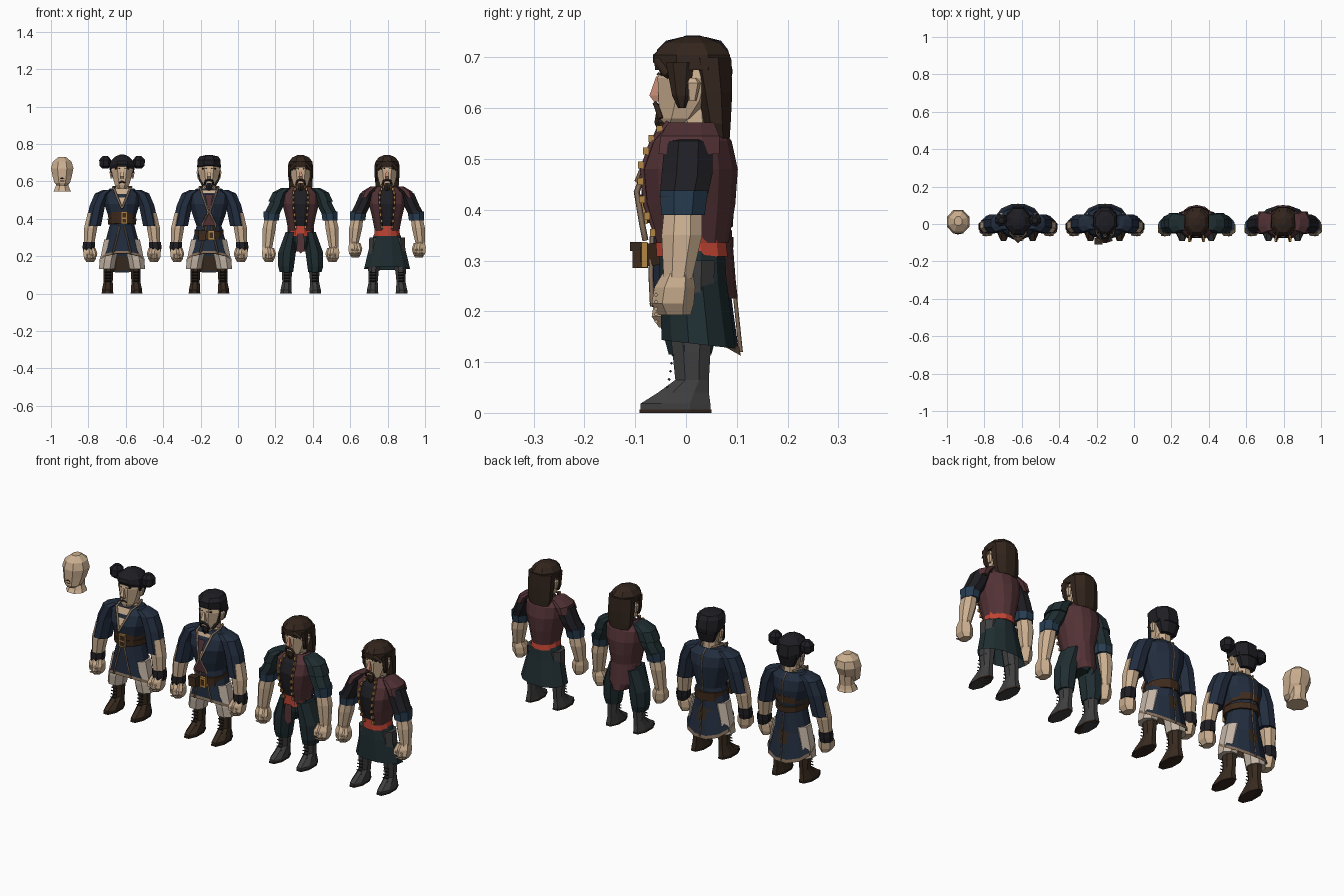
import bpy, bmesh
from math import sin, cos, pi, radians

PAL = dict(skin=(.60, .43, .28), navy=(.016, .026, .048), maroon=(.085, .032, .036), red=(.55, .06, .035),
           teal=(.014, .027, .031), black=(.013, .013, .017), hair=(.032, .018, .012), brown=(.04, .024, .014),
           grey=(.05, .05, .052), belt=(.05, .024, .012), linen=(.55, .46, .38), trim=(.22, .15, .10),
           gold=(.45, .24, .06), cuff=(.02, .045, .08), nose=(.55, .25, .17))
MATS = {}
for k, c in PAL.items():
    MATS[k] = bpy.data.materials.new(k)
    MATS[k].diffuse_color = (*c, 1)
X, TAG = 0, ""


def add(name, me, mat):
    me.materials.append(MATS[mat])
    ob = bpy.data.objects.new(f"{TAG}_{name}", me)
    ob.location.x = X
    bpy.context.collection.objects.link(ob)
    return ob


def loft(name, secs, mat, n=8, arc=None, cap=True, pair=False):
    """Skin elliptical rings (x, y, z, rx, ry, tilt); arc in degrees makes an open sheet."""
    for s in ((1, -1) if pair else (1,)):
        bm = bmesh.new()
        if arc:
            ang = [radians(arc[0] + (arc[1] - arc[0]) * i / n) for i in range(n + 1)]
            k = 1
        else:
            ang = [2 * pi * (i + .5) / n for i in range(n)]
            k = 1 / cos(pi / n)
        rings = []
        for x, y, z, rx, ry, *t in secs:
            tilt = t[0] if t else 0
            rings.append([bm.verts.new((s * (x + rx * k * cos(a)), y + ry * k * sin(a),
                                        z + tilt * ry * sin(a))) for a in ang])
        for r0, r1 in zip(rings, rings[1:]):
            for i in range(n):
                j = (i + 1) % len(ang)
                bm.faces.new((r0[i], r0[j], r1[j], r1[i]))
        if cap and not arc:
            bm.faces.new(rings[0])
            bm.faces.new(rings[-1])
            bmesh.ops.recalc_face_normals(bm, faces=bm.faces)
        elif (secs[-1][2] < secs[0][2]) != (s < 0):
            bmesh.ops.reverse_faces(bm, faces=bm.faces)
        me = bpy.data.meshes.new(name)
        bm.to_mesh(me)
        bm.free()
        add(name, me, mat)


def plate(name, pts, mat):
    me = bpy.data.meshes.new(name)
    me.from_pydata(pts, [], [range(len(pts))])
    add(name, me, mat)


def box(name, loc, size, mat):
    bm = bmesh.new()
    bmesh.ops.create_cube(bm, size=1)
    for v in bm.verts:
        v.co = [l + c * d for l, c, d in zip(loc, v.co, size)]
    me = bpy.data.meshes.new(name)
    bm.to_mesh(me)
    bm.free()
    add(name, me, mat)


def tube(name, pts, r, mat, pair=False):
    for s in ((1, -1) if pair else (1,)):
        cu = bpy.data.curves.new(name, 'CURVE')
        cu.dimensions = '3D'
        cu.bevel_depth, cu.bevel_resolution, cu.use_fill_caps = r, 0, True
        sp = cu.splines.new('POLY')
        sp.points.add(len(pts) - 1)
        for p, q in zip(sp.points, pts):
            p.co = (s * q[0], q[1], q[2], 1)
        add(name, cu, mat)


def head(flare=.06, nose='skin'):
    loft("head", [(0, -.025, .563, .022, .022), (0, -.012, .58, .038, .04), (0, .003, .615, .048, .057),
                  (0, .01, .66, .058, .066), (0, .01, .70, .05, .058), (0, .012, .728, .022, .026)], 'skin')
    loft("neck", [(0, .02, .54, flare, .045), (0, .018, .565, .036, .036), (0, .015, .61, .034, .036)], 'skin')
    loft("nose", [(0, -.055, .613, .009, .008), (0, -.06, .625, .011, .012), (0, -.053, .662, .004, .006)], nose, 4)
    loft("ear", [(.056, .012, .615, .005, .007), (.06, .014, .65, .007, .013), (.057, .012, .66, .004, .008)],
         'skin', 5, pair=True)
    tube("brow", [(.012, -.054, .667), (.036, -.046, .668)], .004, 'hair', True)


def beard(mat):
    tube("moustache", [(0, -.06, .609), (.018, -.057, .603), (.024, -.05, .58)], .006, mat, True)
    loft("goatee", [(0, -.043, .55, .009, .01), (0, -.046, .572, .018, .014), (0, -.05, .59, .012, .008)], mat, 6)


def boots(mat, top):
    loft("boot", [(.078, -.02, 0, .03, .069), (.078, -.021, .018, .03, .069), (.076, -.005, .04, .027, .05),
                  (.074, .012, .065, .024, .033), (.072, .01, top, .03, .04)], mat, pair=True)
    loft("boot_sole", [(.078, -.021, 0, .032, .071), (.078, -.021, .007, .032, .071)], 'hair', pair=True)
    for i in range(5):
        z = .05 + i * .016
        tube("boot_lace", [(.06, -.026 + .004 * abs(i - 4) * -.6, z), (.09, -.026 - .0024 * (4 - i), z)],
             .003, 'black', True)


def arms(sleeve, low, lift=0):
    """Sleeve ending at height low, bare forearm and closed fist."""
    loft("sleeve", [(.07, .008, .555, .03, .035), (.105, .005, .535, .04, .047), (.132, .002, .47, .041, .05),
                    (.155, -.005, low, .042, .047)], sleeve, pair=True)
    loft("forearm", [(.154, -.005, .43, .03, .035), (.168, -.008, .35, .035, .04),
                     (.178, -.016, .24 + lift, .025, .028)], 'skin', pair=True)
    loft("fist", [(.17, -.022, .168 + lift, .02, .027), (.171, -.026, .19 + lift, .033, .036),
                  (.174, -.022, .222 + lift, .033, .035), (.178, -.016, .25 + lift, .023, .026)], 'skin', 6, pair=True)
    loft("thumb", [(.148, -.05, .195 + lift, .009, .012), (.147, -.046, .215 + lift, .012, .014),
                   (.155, -.03, .245 + lift, .01, .012)], 'skin', 5, pair=True)
    for i in range(3):
        tube("finger_crease", [(.15, -.059, .18 + lift + i * .014), (.19, -.059, .18 + lift + i * .014)],
             .004, 'skin', True)


def coat_figure(x, tag, belts, wide):
    global X, TAG
    X, TAG = x, tag
    head()
    boots('brown', .2)
    arms('navy', .36)
    loft("wristband", [(.179, -.014, .225, .029, .033), (.178, -.013, .25, .033, .036),
                       (.176, -.012, .277, .031, .035)], 'black', pair=True)
    loft("trouser_leg", [(.082, .01, .132, .042, .045), (.075, .01, .18, .043, .05), (.05, .01, .29, .045, .05)],
         'linen', pair=True)
    # coat body and flared skirt, hem lower at the back
    loft("coat", [(0, .01, .355, .064, .07), (0, .007, .41, .072 + wide, .08), (0, .006, .48, .095 + wide, .088),
                  (0, .01, .53, .102 + wide, .074), (0, .014, .562, .065, .045)], 'navy', 12)
    loft("coat_skirt", [(0, .01, .365, .066, .072), (0, .01, .27, .09, .075, -.2),
                        (0, .018, .165, .118, .087, -.58)], 'navy', 12, cap=False)
    loft("skirt_hem", [(0, .018, .178, .118, .087, -.58), (0, .018, .163, .121, .09, -.58)], 'trim', 12, cap=False)
    loft("skirt_lining", [(0, .02, .30, .07, .062, -.2), (0, .02, .166, .112, .083, -.58)], 'brown', 12, cap=False)
    tube("back_seam", [(0, .055, .562), (0, .087, .53), (0, .097, .48), (0, .083, .36), (0, .108, .12)], .004, 'trim')
    tube("skirt_edge", [(.012, -.066, .36), (.035, -.069, .27), (.05, -.066, .21)], .005, 'trim', True)
    for z, h, tilt in belts:
        loft("belt", [(0, .008, z - h, .074, .084, tilt), (0, .008, z + h, .077, .086, tilt)], 'belt', 12)
        box("buckle", (.012, -.082, z - tilt * .08), (.034, .012, h * 2.3), 'gold')
        box("buckle_plate", (.012, -.085, z - tilt * .08), (.02, .012, h * 1.3), 'belt')


def vest_figure(x, tag, lift, sleeve):
    global X, TAG
    X, TAG = x, tag
    head(.05, 'nose')
    beard('hair')
    boots('grey', .15)
    arms(sleeve, .425, lift)
    loft("cuff", [(.157, -.006, .39, .04, .043), (.154, -.004, .438, .044, .047)], 'cuff', pair=True)
    loft("shirt", [(0, .008, .33, .056, .06), (0, .006, .41, .068, .074), (0, .005, .48, .088, .08),
                   (0, .01, .53, .095, .066), (0, .014, .565, .055, .042)], 'black', 12)
    # open-fronted vest with button rows
    loft("vest", [(0, .01, .335, .067, .074), (0, .007, .41, .082, .09), (0, .006, .48, .1, .096),
                  (0, .01, .535, .102, .08), (0, .015, .572, .056, .05)], 'maroon', 12, arc=(-66, 246))
    edge = [(.026, -.056, .345), (.033, -.08, .41), (.04, -.086, .48), (.04, -.067, .535), (.025, -.035, .572)]
    tube("vest_edge", edge, .005, 'maroon', True)
    for a, b in zip(edge, edge[1:]):
        for f in (.15, .65):
            p = [u + (v - u) * f for u, v in zip(a, b)]
            for s in (1, -1):
                box("button", (s * p[0], p[1] - .006, p[2]), (.011, .011, .014), 'gold')
    loft("sash", [(0, .012, .308, .07, .07), (0, .01, .335, .066, .069), (0, .01, .362, .068, .07)], 'red', 12)
    # long hair: cap, back fall and side locks
    loft("hair_cap", [(0, .013, .675, .065, .074, .0), (0, .012, .705, .062, .075), (0, .012, .728, .045, .055),
                      (0, .015, .741, .015, .02)], 'hair')
    loft("hair_fall", [(0, .064, .54, .052, .022), (0, .06, .57, .062, .028), (0, .054, .63, .065, .037),
                       (0, .045, .70, .064, .044)], 'hair')
    loft("side_lock", [(.055, -.008, .6, .006, .006), (.059, -.01, .625, .008, .015),
                       (.057, -.012, .69, .01, .024)], 'hair', 6, pair=True)
    tube("fringe", [(0, -.055, .705), (.028, -.055, .692), (.052, -.035, .665)], .01, 'hair', True)


# lone bare head
X, TAG = -.94, "spare"
loft("skull", [(0, -.022, .578, .024, .024), (0, -.012, .592, .042, .04), (0, .004, .63, .052, .056),
               (0, .012, .67, .06, .064), (0, .014, .705, .05, .055), (0, .015, .73, .02, .024)], 'skin')
loft("neck", [(0, .016, .545, .047, .05), (0, .018, .558, .041, .042), (0, .02, .575, .034, .036),
              (0, .02, .63, .036, .04)], 'skin')
tube("moustache", [(0, -.052, .618), (.017, -.048, .61), (.02, -.042, .596)], .004, 'hair', True)
tube("mouth", [(-.012, -.05, .602), (.012, -.05, .602)], .004, 'hair')

# coat figure with two hair buns
coat_figure(-.62, "bun", [(.425, .017, .08), (.385, .015, -.05)], 0)
plate("open_chest", [(-.045, -.05, .562), (0, -.094, .455), (.045, -.05, .562)], 'skin')
tube("collar", [(.03, .052, .57), (.05, 0, .57), (.043, -.053, .56), (0, -.096, .455)], .006, 'trim', True)
loft("hair_cap", [(0, .025, .645, .062, .062, .0), (0, .016, .675, .067, .074, -.25), (0, .014, .71, .06, .068),
                  (0, .014, .733, .036, .042), (0, .014, .743, .012, .014)], 'black')
loft("nape_hair", [(0, .05, .595, .036, .02), (0, .045, .66, .058, .04)], 'black')
loft("bun", [(.09, .02, .668, .014, .014), (.092, .02, .683, .029, .03), (.092, .02, .715, .03, .031),
             (.09, .02, .735, .014, .015)], 'black', 7, pair=True)
tube("beard_line", [(0, -.055, .6), (.017, -.052, .592)], .004, 'hair', True)

# coat figure with short hair, shirt and pouch
coat_figure(-.155, "captain", [(.318, .022, .08)], .012)
plate("shirt_front", [(-.045, -.05, .555), (0, -.094, .44), (.045, -.05, .555)], 'skin')
plate("shirt", [(-.022, -.078, .53), (0, -.098, .44), (.022, -.078, .53)], 'maroon')
plate("under_shirt", [(0, -.093, .43), (-.035, -.088, .365), (.035, -.088, .365)], 'maroon')
tube("coat_edge", [(.03, .052, .568), (.052, 0, .57), (.045, -.053, .558), (.004, -.097, .435),
                   (.036, -.086, .37), (.03, -.08, .34)], .006, 'trim', True)
box("pouch", (-.035, -.09, .31), (.04, .03, .05), 'belt')
box("pouch_flap", (-.035, -.093, .328), (.044, .034, .018), 'brown')
beard('black')
loft("hair_cap", [(0, .035, .65, .06, .053), (0, .018, .68, .063, .074, -.1), (0, .013, .715, .062, .07),
                  (0, .015, .733, .05, .054), (0, .015, .74, .02, .025)], 'black')
loft("nape_hair", [(0, .052, .6, .04, .018), (0, .046, .66, .058, .04)], 'black')
tube("sideburn", [(.055, -.008, .67), (.05, -.015, .61), (.032, -.036, .578)], .008, 'black', True)

# vest figure in trousers, long vest tail
vest_figure(.335, "sailor", 0, 'teal')
loft("trouser_leg", [(.076, .008, .115, .036, .042), (.078, .008, .145, .042, .05), (.073, .008, .22, .047, .056),
                     (.05, .01, .33, .03, .06)], 'teal', pair=True)
loft("hips", [(0, .01, .235, .04, .045), (0, .01, .28, .075, .06), (0, .01, .34, .066, .064)], 'teal')
loft("vest_tail", [(0, .02, .225, .045, .082), (0, .016, .26, .078, .082), (0, .012, .36, .072, .078)],
     'maroon', 8, arc=(15, 165))
plate("sash_tail", [(-.018, -.066, .32), (-.022, -.07, .235), (0, -.07, .215), (.022, -.07, .235),
                    (.018, -.066, .32)], 'maroon')
loft("shoulder_cap", [(.075, .008, .565, .028, .04), (.108, .005, .54, .042, .052), (.128, .003, .492, .045, .055)],
     'teal', pair=True)

# vest figure in a long skirt, winged shoulders
vest_figure(.797, "deckhand", .025, 'black')
loft("skirt", [(0, .012, .325, .066, .064), (0, .014, .26, .092, .066), (0, .025, .135, .122, .073, -.12)],
     'teal', 12, cap=False)
loft("leg", [(.072, .012, .12, .03, .036), (.055, .012, .3, .04, .045)], 'grey', pair=True)
loft("shoulder_wing", [(.07, .01, .572, .02, .045), (.105, .008, .545, .03, .058), (.122, .006, .51, .022, .06)],
     'maroon', pair=True)
